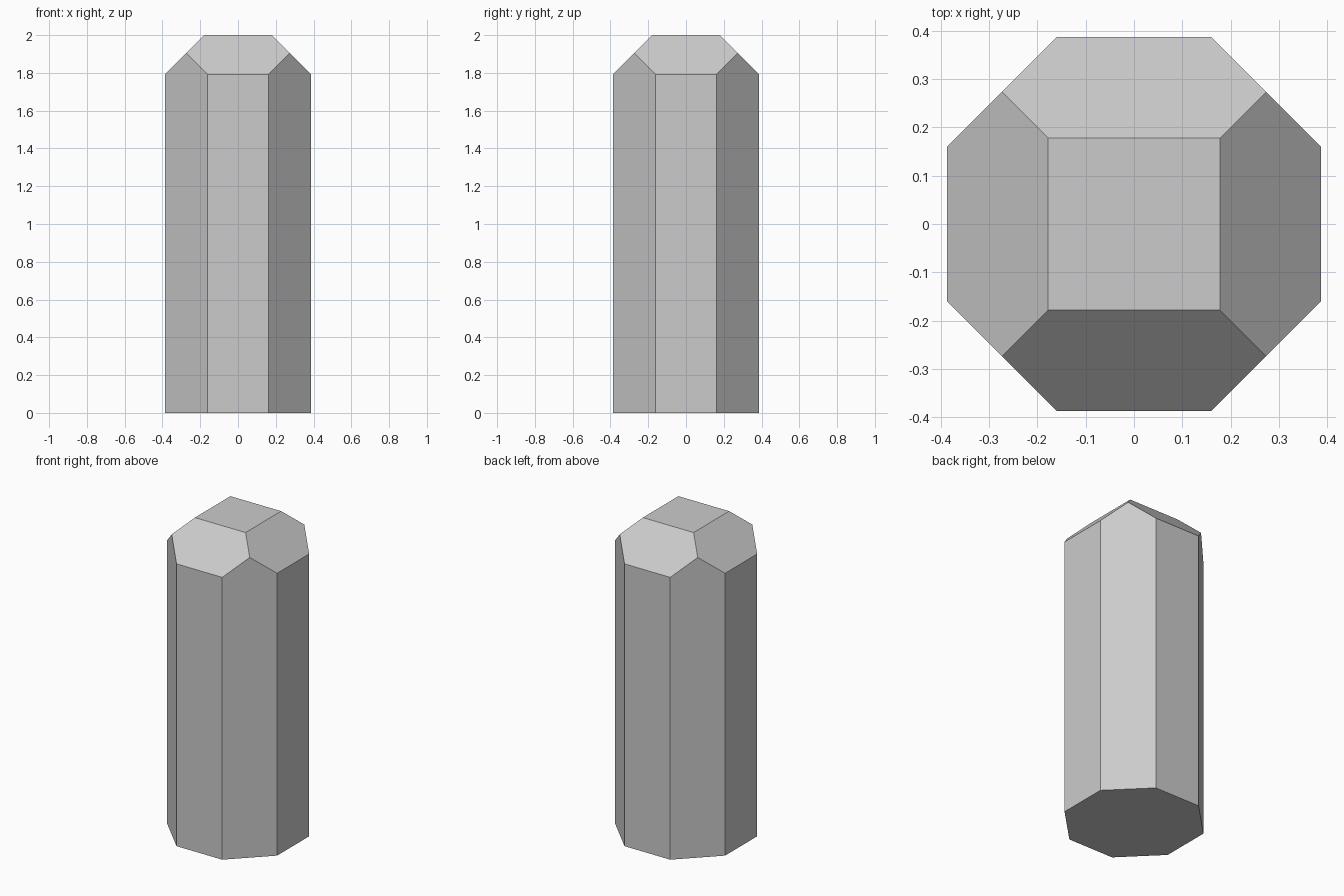
import bpy, bmesh
from math import cos, pi
from mathutils import Matrix

if "Cube" in bpy.data.objects:
    bpy.data.objects.remove(bpy.data.objects["Cube"])

HALF = 0.387     # half width across flats
HEIGHT = 2.0
TOP_HALF = 0.178 # half width of the flat top square

# Octagonal shaft with flats facing the axes
bm = bmesh.new()
r = HALF / cos(pi / 8)
bmesh.ops.create_cone(bm, cap_ends=True, segments=8, radius1=r, radius2=r, depth=HEIGHT,
                      matrix=Matrix.Translation((0, 0, HEIGHT / 2)) @ Matrix.Rotation(pi / 8, 4, 'Z'))

# Four 45 degree cuts form the bevelled tip
for dx, dy in ((1, 0), (-1, 0), (0, 1), (0, -1)):
    cut = bmesh.ops.bisect_plane(bm, geom=bm.verts[:] + bm.edges[:] + bm.faces[:], dist=1e-5,
                                 plane_co=(dx * TOP_HALF, dy * TOP_HALF, HEIGHT),
                                 plane_no=(dx, dy, 1), clear_outer=True)
    edges = [e for e in cut['geom_cut'] if isinstance(e, bmesh.types.BMEdge)]
    bmesh.ops.contextual_create(bm, geom=edges)

bmesh.ops.recalc_face_normals(bm, faces=bm.faces[:])
mesh = bpy.data.meshes.new("octagonal_post")
bm.to_mesh(mesh)
bm.free()
post = bpy.data.objects.new("octagonal_post", mesh)
bpy.context.collection.objects.link(post)
